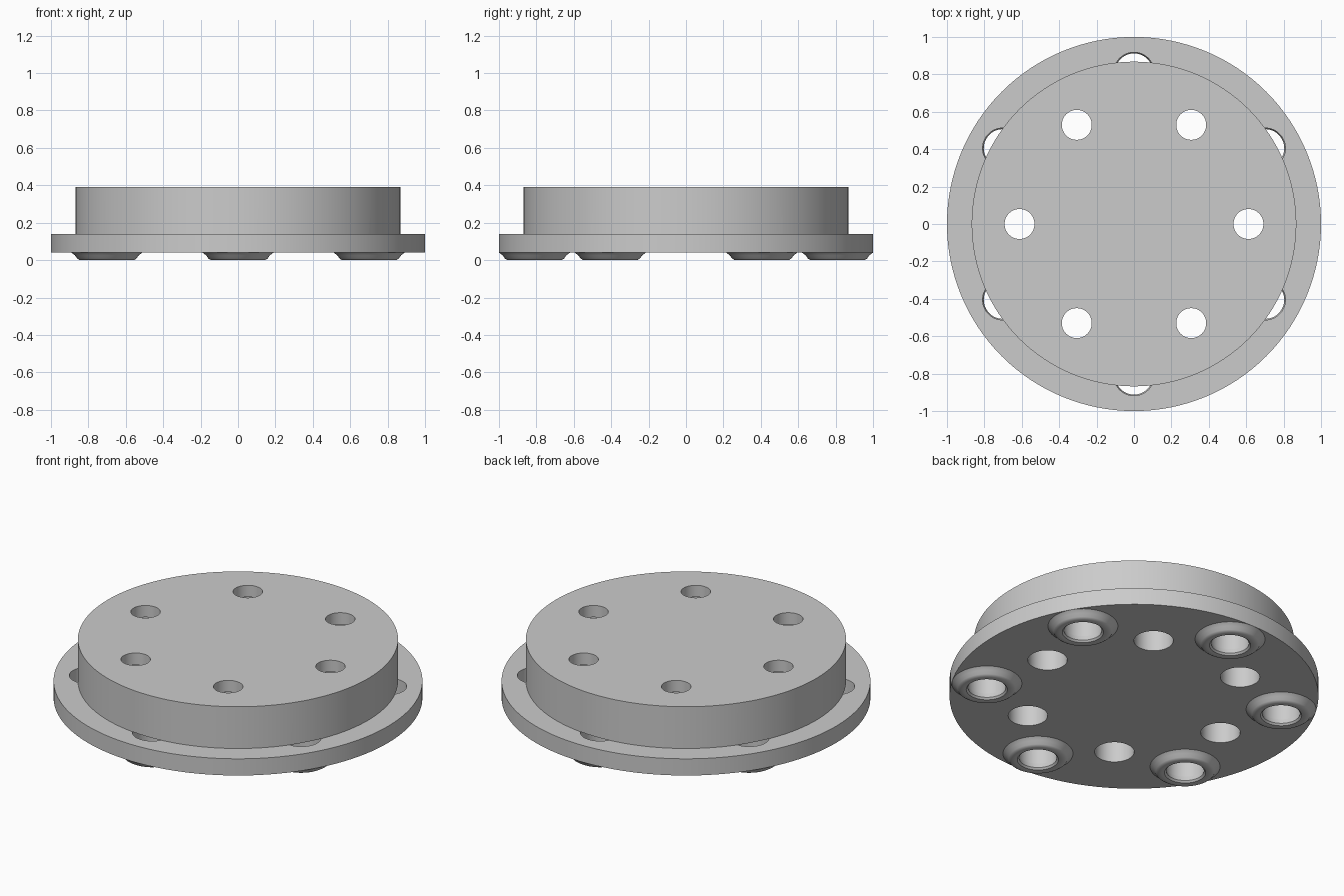
import bpy, bmesh
from math import sin, cos, pi, radians

cube = bpy.data.objects.get("Cube")
if cube:
    bpy.data.objects.remove(cube, do_unlink=True)

grey = bpy.data.materials.new("plain grey")
grey.use_nodes = True
grey.diffuse_color = (0.6, 0.6, 0.6, 1)
grey.node_tree.nodes["Principled BSDF"].inputs["Base Color"].default_value = (0.6, 0.6, 0.6, 1)


def lathe(name, profile, steps, centres=((0, 0),)):
    """Spin a (radius, height) outline, listed upwards on the outside, about each centre."""
    bm = bmesh.new()
    for cx, cy in centres:
        rings = []
        for r, z in profile:
            count = steps if r else 1
            rings.append([bm.verts.new((cx + r * cos(2 * pi * i / steps),
                                        cy + r * sin(2 * pi * i / steps), z))
                          for i in range(count)])
        for low, high in zip(rings, rings[1:]):
            if len(low) == 1:
                bm.faces.new(high[::-1])
            elif len(high) == 1:
                bm.faces.new(low)
            else:
                for i in range(steps):
                    j = (i + 1) % steps
                    bm.faces.new((low[i], low[j], high[j], high[i]))
    mesh = bpy.data.meshes.new(name)
    bm.to_mesh(mesh)
    bm.free()
    mesh.materials.append(grey)
    obj = bpy.data.objects.new(name, mesh)
    bpy.context.collection.objects.link(obj)
    return obj


def bolt_circle(radius, start):
    angles = [radians(start + 60 * k) for k in range(6)]
    return [(radius * cos(a), radius * sin(a)) for a in angles]


def cut(body, cutter):
    mod = body.modifiers.new("cut", 'BOOLEAN')
    mod.operation = 'DIFFERENCE'
    mod.solver = 'EXACT'
    mod.object = cutter
    bpy.context.view_layer.objects.active = body
    bpy.ops.object.modifier_apply(modifier=mod.name)
    bpy.data.objects.remove(cutter, do_unlink=True)


FLANGE_BOTTOM, FLANGE_TOP, TOP = 0.04, 0.14, 0.39
inner = bolt_circle(0.612, 0)
outer = bolt_circle(0.81, 30)

# Stepped disc: wide flange below, narrower hub above
body = lathe("flanged_disc",
             [(0, FLANGE_BOTTOM), (1, FLANGE_BOTTOM), (1, FLANGE_TOP),
              (0.868, FLANGE_TOP), (0.868, TOP), (0, TOP)], 128)

# Through holes, wider from below with a ledge near the top
cut(body, lathe("through_hole_cutter",
                [(0, -0.1), (0.107, -0.1), (0.107, 0.32), (0.08, 0.32),
                 (0.08, 0.5), (0, 0.5)], 48, inner))

# Rim holes through the flange only, closed off by the hub
cut(body, lathe("rim_hole_cutter",
                [(0, -0.1), (0.108, -0.1), (0.108, FLANGE_TOP), (0, FLANGE_TOP)], 48, outer))

# Rounded raised seats around the rim holes on the underside
seats = lathe("rim_hole_seats",
              [(0.108, FLANGE_BOTTOM), (0.102, 0.012), (0.112, 0.002), (0.125, 0), (0.145, 0),
               (0.158, 0.008), (0.17, 0.025), (0.19, FLANGE_BOTTOM)], 48, outer)

for obj in (body, seats):
    bpy.ops.object.select_all(action='DESELECT')
    obj.select_set(True)
    bpy.context.view_layer.objects.active = obj
    bpy.ops.object.shade_smooth_by_angle(angle=radians(35))
